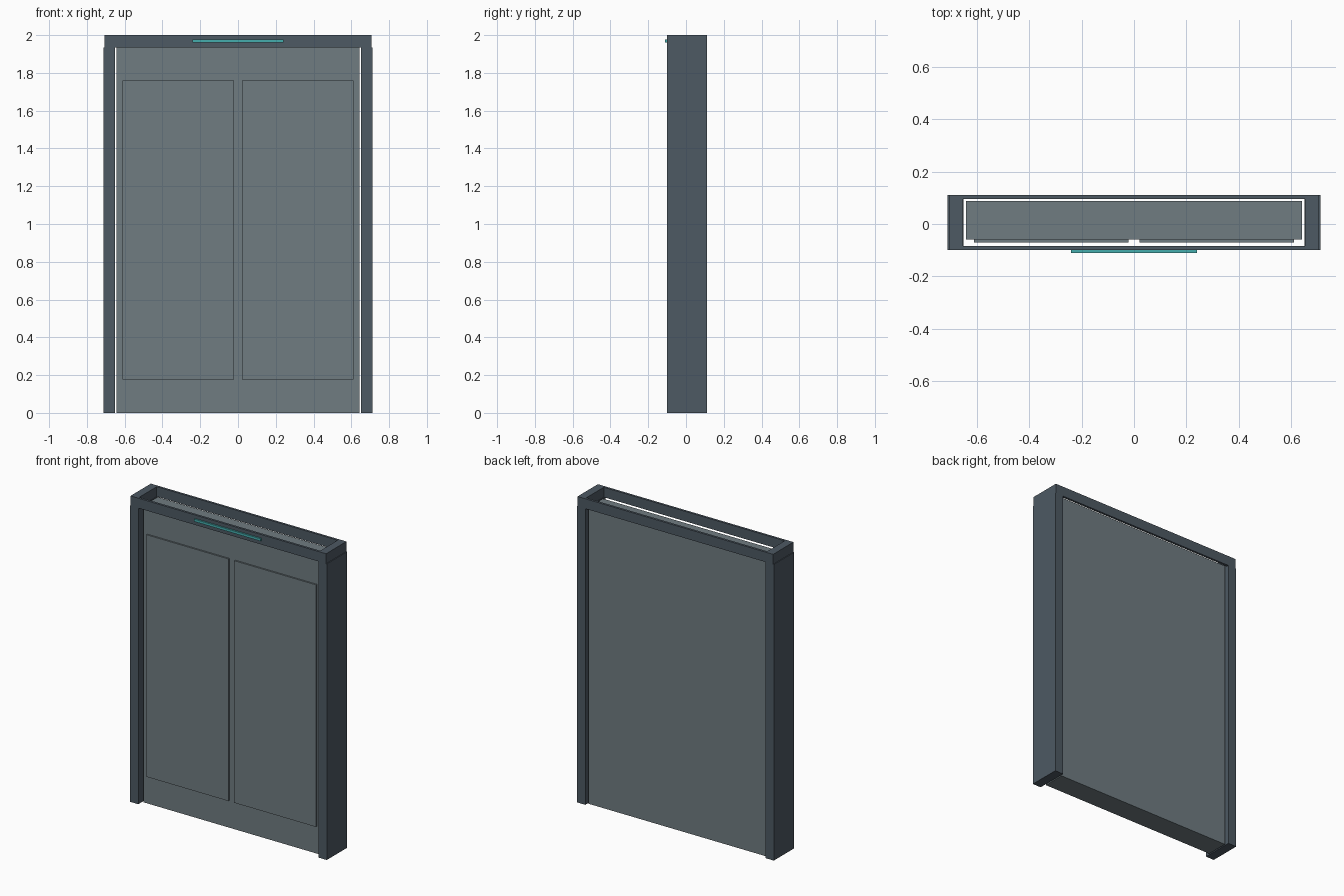
import bpy

if "Cube" in bpy.data.objects:
    bpy.data.objects.remove(bpy.data.objects["Cube"])


def material(name, color):
    m = bpy.data.materials.new(name)
    m.diffuse_color = color
    m.use_nodes = True
    m.node_tree.nodes["Principled BSDF"].inputs["Base Color"].default_value = m.diffuse_color
    return m


FRAME = material("dark_slate", (0.075, 0.10, 0.125, 1))
DOOR = material("slate_grey", (0.16, 0.20, 0.22, 1))
LIGHT = material("teal", (0.06, 0.42, 0.42, 1))


def box(name, x, y, z, mat):
    """Box from (min, max) ranges on each axis."""
    bpy.ops.mesh.primitive_cube_add(size=1)
    ob = bpy.context.object
    ob.name = name
    for v in ob.data.vertices:
        v.co = [r[0] if c < 0 else r[1] for c, r in zip(v.co, (x, y, z))]
    ob.data.materials.append(mat)
    return ob


FRONT, BACK = -0.10, 0.11     # frame depth
SPRING, TOP = 1.935, 2.0      # header height range
WALL = 0.015                  # header rail thickness

# Mirrored pairs: posts, header ends, raised door panels
for side, s in (("left", -1), ("right", 1)):
    def span(a, b):
        return tuple(sorted((s * a, s * b)))
    box(f"{side}_post", span(0.651, 0.712), (FRONT, BACK), (0, SPRING), FRAME)
    box(f"{side}_header_end", span(0.654, 0.707),
        (FRONT + WALL, BACK - WALL), (SPRING, TOP), FRAME)
    box(f"{side}_door_panel", span(0.021, 0.612), (-0.07, -0.06), (0.178, 1.76), DOOR)

# Long header rails, leaving the top open
box("front_header_rail", (-0.707, 0.707), (FRONT, FRONT + WALL), (SPRING, TOP), FRAME)
box("back_header_rail", (-0.707, 0.707), (BACK - WALL, BACK), (SPRING, TOP), FRAME)

# Door slab
box("door_slab", (-0.643, 0.643), (-0.06, 0.087), (0, 1.938), DOOR)

# Indicator strip on the header
box("light_strip", (-0.24, 0.24), (-0.11, -0.098), (1.961, 1.977), LIGHT)
